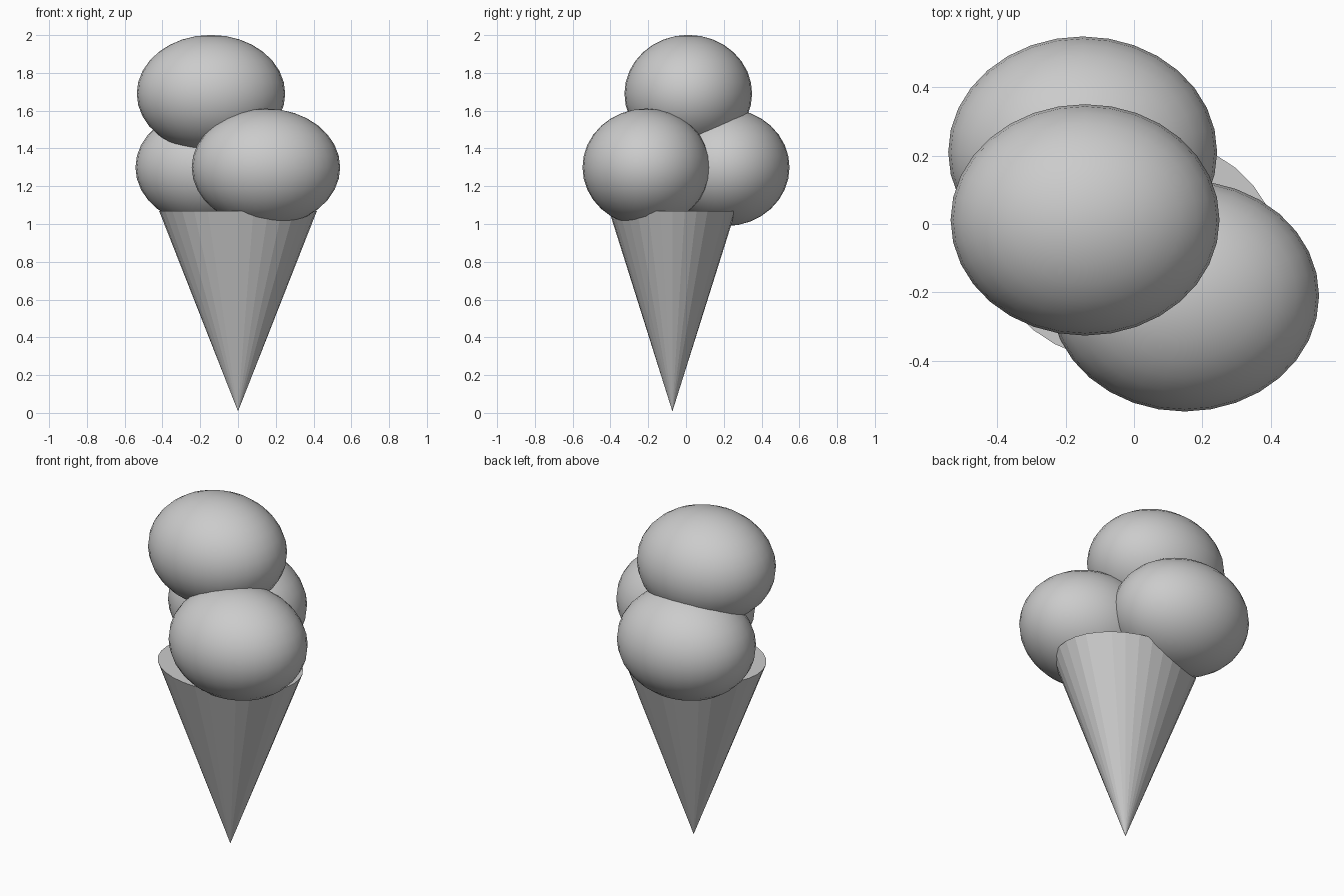
import bpy

if "Cube" in bpy.data.objects:
    bpy.data.objects.remove(bpy.data.objects["Cube"])

grey = bpy.data.materials.new("light_grey")
grey.diffuse_color = (0.6, 0.6, 0.6, 1)
grey.use_nodes = True
grey.node_tree.nodes["Principled BSDF"].inputs["Base Color"].default_value = grey.diffuse_color


def finish(name, scale):
    ob = bpy.context.object
    ob.name = name
    ob.scale = scale
    bpy.ops.object.transform_apply(location=False, rotation=False, scale=True)
    ob.data.materials.append(grey)
    return ob


# Slightly flattened faceted cone, tip down, closed on top
z0, z1 = 0.008, 1.07
bpy.ops.mesh.primitive_cone_add(vertices=32, radius1=0, radius2=1, depth=z1 - z0,
                                location=(0, -0.072, (z0 + z1) / 2))
finish("cone", (0.418, 0.335, 1))

# Three smooth scoops
scoops = {
    "scoop_front": (0.148, -0.21, 1.30),
    "scoop_back": (-0.15, 0.21, 1.30),
    "scoop_top": (-0.143, 0.012, 1.69),
}
for name, loc in scoops.items():
    bpy.ops.mesh.primitive_uv_sphere_add(segments=32, ring_count=16, radius=1, location=loc)
    finish(name, (0.393, 0.338, 0.311))
    bpy.ops.object.shade_smooth()
